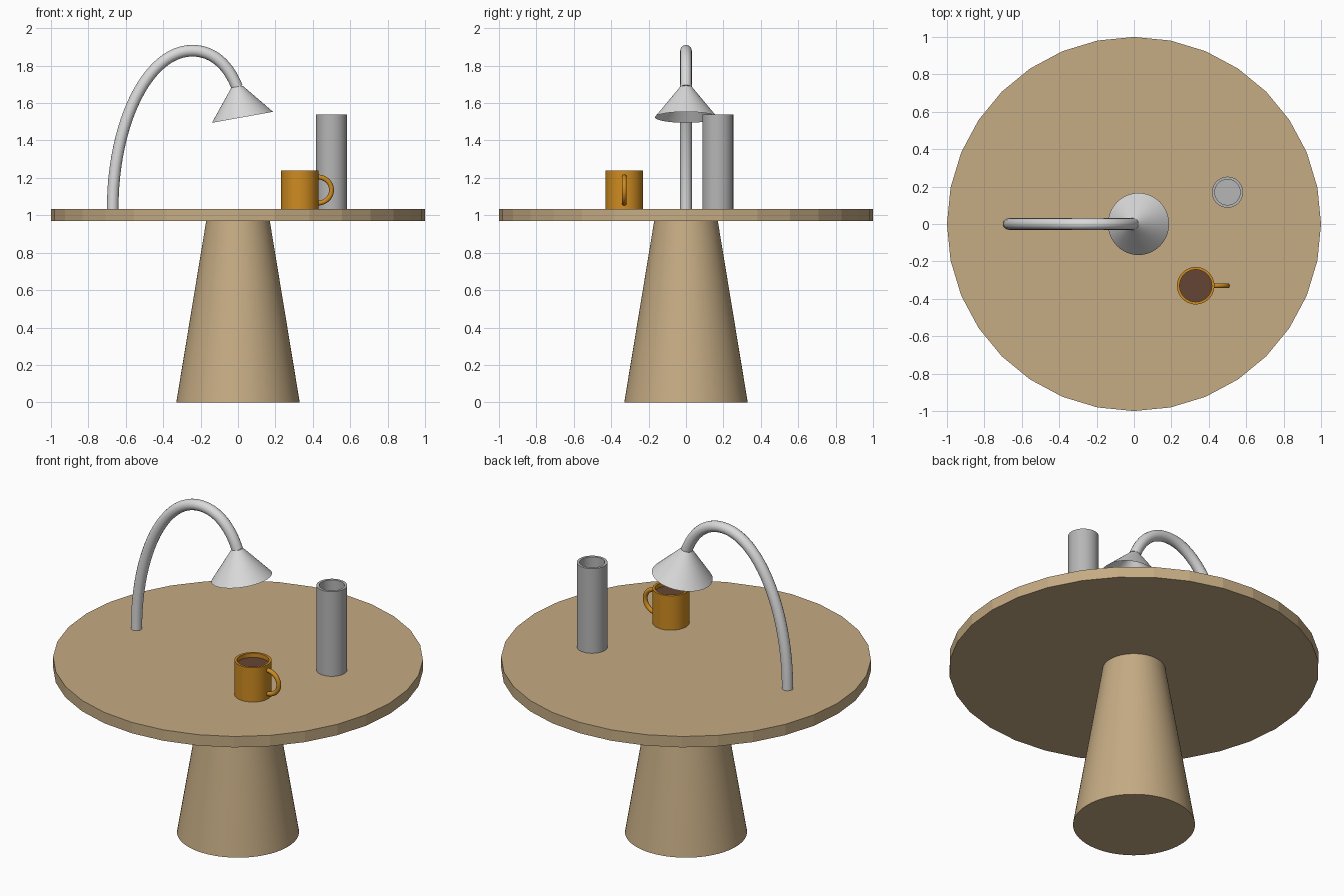
import bpy
import math
from mathutils import Vector

if "Cube" in bpy.data.objects:
    bpy.data.objects.remove(bpy.data.objects["Cube"], do_unlink=True)

TABLE_TOP = 1.035


def material(name, color):
    m = bpy.data.materials.new(name)
    m.use_nodes = True
    m.diffuse_color = (*color, 1)
    m.node_tree.nodes["Principled BSDF"].inputs["Base Color"].default_value = (*color, 1)
    return m


wood = material("light wood", (0.56, 0.41, 0.23))
lamp_grey = material("pale lamp grey", (0.70, 0.70, 0.70))
vase_grey = material("mid grey", (0.47, 0.47, 0.47))
orange = material("orange glaze", (0.62, 0.26, 0.015))
coffee = material("coffee brown", (0.13, 0.06, 0.035))


def finish(obj, name, mat, smooth=True):
    obj.name = name
    obj.data.materials.append(mat)
    if smooth:
        bpy.ops.object.select_all(action="DESELECT")
        obj.select_set(True)
        bpy.context.view_layer.objects.active = obj
        bpy.ops.object.shade_smooth_by_angle(angle=math.radians(35))
    return obj


def frustum(name, mat, r1, r2, z1, z2, x=0, y=0, sides=64, smooth=True):
    bpy.ops.mesh.primitive_cone_add(vertices=sides, radius1=r1, radius2=r2,
                                    depth=z2 - z1, location=(x, y, (z1 + z2) / 2))
    return finish(bpy.context.object, name, mat, smooth)


def lathe(name, mat, profile, location, sides=48):
    """Spin (radius, height) points about z; zero radius closes an end."""
    verts, faces, rings = [], [], []
    for r, z in profile:
        n = sides if r > 0 else 1
        rings.append([len(verts) + i for i in range(n)])
        verts += [(r * math.cos(math.tau * i / sides), r * math.sin(math.tau * i / sides), z)
                  for i in range(n)]
    for a, b in zip(rings, rings[1:]):
        for i in range(sides):
            j = (i + 1) % sides
            quad = [a[i % len(a)], a[j % len(a)], b[j % len(b)], b[i % len(b)]]
            faces.append(list(dict.fromkeys(quad)))
    mesh = bpy.data.meshes.new(name)
    mesh.from_pydata(verts, [], faces)
    obj = bpy.data.objects.new(name, mesh)
    obj.location = location
    bpy.context.collection.objects.link(obj)
    return finish(obj, name, mat)


def vessel(name, mat, radius, inner, height, floor, x, y):
    profile = [(0, 0), (radius, 0), (radius, height), (inner, height), (inner, floor), (0, floor)]
    return lathe(name, mat, profile, (x, y, TABLE_TOP))


def tube(name, mat, knots, radius):
    """Round tube along a bezier; knots are (left handle, point, right handle) in x, z."""
    curve = bpy.data.curves.new(name, "CURVE")
    curve.dimensions = "3D"
    curve.bevel_depth = radius
    curve.bevel_resolution = 6
    curve.resolution_u = 24
    curve.use_fill_caps = True
    spline = curve.splines.new("BEZIER")
    spline.bezier_points.add(len(knots) - 1)
    for p, (left, co, right) in zip(spline.bezier_points, knots):
        p.handle_left_type = p.handle_right_type = "FREE"
        p.handle_left, p.co, p.handle_right = [(v[0], 0, v[1]) for v in (left, co, right)]
    obj = bpy.data.objects.new(name, curve)
    bpy.context.collection.objects.link(obj)
    bpy.ops.object.select_all(action="DESELECT")
    obj.select_set(True)
    bpy.context.view_layer.objects.active = obj
    bpy.ops.object.convert(target="MESH")
    return finish(bpy.context.object, name, mat)


# Table: faceted round top on a tapered pedestal
frustum("table_top", wood, 1, 1, 0.97, TABLE_TOP, sides=32, smooth=False)
frustum("table_pedestal", wood, 0.33, 0.17, 0, 0.97)

# Lamp: arched arm and a tilted open cone shade
tube("lamp_arm", lamp_grey, [
    ((-0.67, 1.0), (-0.67, TABLE_TOP), (-0.67, 1.50)),
    ((-0.48, 1.88), (-0.245, 1.88), (-0.13, 1.88)),
    ((-0.05, 1.80), (-0.005, 1.685), (0.0, 1.67)),
], 0.031)
shade = lathe("lamp_shade", lamp_grey, [(0.166, -0.166), (0.031, 0), (0, 0)], (0.024, 0, 1.524))
axis = Vector((-0.177, 0, 0.984))
shade.rotation_euler = axis.to_track_quat("Z", "Y").to_euler()
shade.location += axis * 0.166

# Hollow cylinder vase
vessel("vase", vase_grey, 0.083, 0.068, 0.505, 0.02, 0.5, 0.17)

# Mug with coffee and a ring handle
mug_x, mug_y = 0.33, -0.33
vessel("mug_body", orange, 0.1, 0.086, 0.205, 0.02, mug_x, mug_y)
frustum("coffee", coffee, 0.086, 0.086, TABLE_TOP + 0.02, TABLE_TOP + 0.18, mug_x, mug_y, 48)
k = 0.07 * 0.552
hx, hz, r = mug_x + 0.1, 1.135, 0.07
handle = tube("mug_handle", orange, [
    ((hx - k, hz + r), (hx - 0.008, hz + r), (hx + k, hz + r)),
    ((hx + r, hz + k), (hx + r, hz), (hx + r, hz - k)),
    ((hx + k, hz - r), (hx - 0.008, hz - r), (hx - k, hz - r)),
], 0.013)
handle.location.y = mug_y
